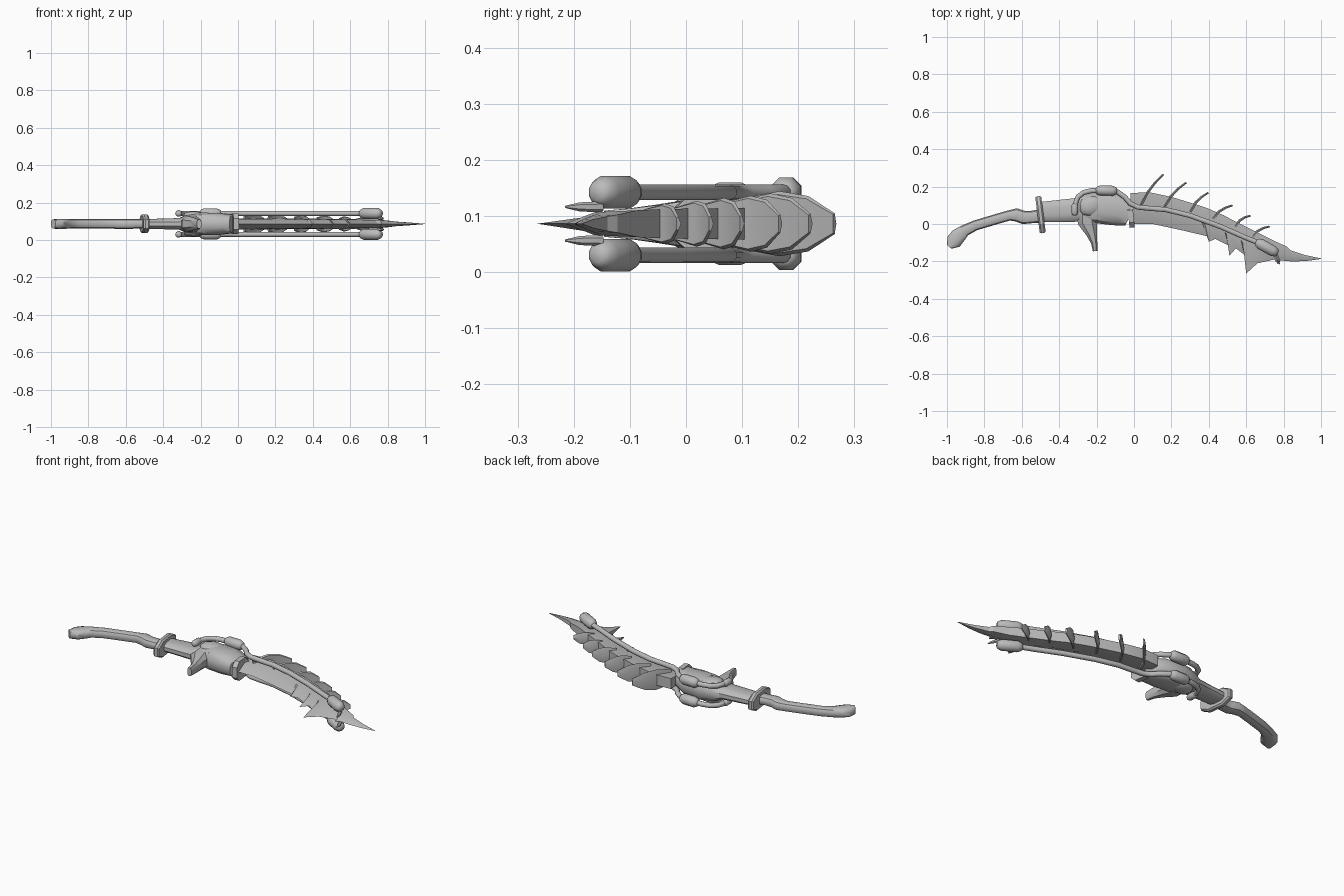
import bpy, bmesh, math
from mathutils import Vector

MID = 0.086  # height of the mirror plane

grey = bpy.data.materials.new("plain grey")
grey.diffuse_color = (0.5, 0.5, 0.5, 1)


def make(name, verts, faces, angle=35):
    me = bpy.data.meshes.new(name)
    me.from_pydata(verts, [], faces)
    bm = bmesh.new()
    bm.from_mesh(me)
    bmesh.ops.recalc_face_normals(bm, faces=bm.faces)
    bm.to_mesh(me)
    bm.free()
    me.materials.append(grey)
    ob = bpy.data.objects.new(name, me)
    bpy.context.collection.objects.link(ob)
    bpy.ops.object.select_all(action='DESELECT')
    ob.select_set(True)
    bpy.context.view_layer.objects.active = ob
    bpy.ops.object.shade_smooth_by_angle(angle=math.radians(angle))
    return ob


def skin(name, rings, angle=35):
    """Join equal rings of points into a closed tube."""
    n = len(rings[0])
    verts = [p for r in rings for p in r]
    faces = [(i * n + j, i * n + (j + 1) % n, (i + 1) * n + (j + 1) % n, (i + 1) * n + j)
             for i in range(len(rings) - 1) for j in range(n)]
    faces += [tuple(range(n)), tuple(range(len(verts) - n, len(verts)))]
    return make(name, verts, faces, angle)


def loft(name, path, n=12, z=0.0, power=1.0, angle=35):
    """Path of (x, y, half width, half height); power < 1 squares the section."""
    rings = []
    for i, (x, y, w, h) in enumerate(path):
        a, b = path[max(i - 1, 0)], path[min(i + 1, len(path) - 1)]
        t = Vector((b[0] - a[0], b[1] - a[1])).normalized()
        ring = []
        for k in range(n):
            q = 2 * math.pi * (k + 0.5) / n
            c, s = math.cos(q), math.sin(q)
            c = math.copysign(abs(c) ** power, c) * w
            s = math.copysign(abs(s) ** power, s) * h
            ring.append((x - t.y * c, y + t.x * c, MID + z + s))
        rings.append(ring)
    return skin(name, rings, angle)


def capsule(name, a, b, r, z, n=12):
    prof = [(0, .45), (.06, .75), (.2, 1), (.8, 1), (.94, .75), (1, .45)]
    loft(name, [(a[0] + (b[0] - a[0]) * t, a[1] + (b[1] - a[1]) * t, r * k, r * k)
                for t, k in prof], n, z, 1, 50)


# Grip with hooked pommel
loft("grip", [(-.988, -.122, .016, .024), (-.965, -.095, .043, .027), (-.94, -.064, .043, .027),
              (-.905, -.035, .032, .026), (-.85, -.008, .028, .026), (-.75, .022, .028, .026),
              (-.67, .045, .028, .026), (-.63, .049, .036, .028), (-.59, .035, .037, .028),
              (-.55, .037, .034, .026), (-.49, .045, .038, .026)], 12, 0, .75)
bpy.data.objects["grip"].data.vertices[0].co.x = -1.0

# Guard plate
loft("guard", [(-.516, .048, .100, .045), (-.508, .049, .106, .053),
               (-.492, .051, .106, .053), (-.484, .052, .100, .045)], 8, 0, .8, 20)

# Shaft swelling into the hub
loft("hub", [(-.49, .065, .055, .027), (-.4, .07, .06, .029), (-.31, .075, .065, .032),
             (-.27, .085, .074, .052), (-.2, .088, .086, .062), (-.1, .078, .088, .06),
             (-.05, .06, .075, .053), (-.02, .045, .06, .05)], 12, 0, .75)

# Spike below the hub
loft("hub_spike", [(-.25, .06, .055, .05), (-.25, .01, .055, .046), (-.227, -.05, .032, .036),
                   (-.213, -.1, .018, .029), (-.208, -.145, .013, .025)], 8, 0, .8)

# Collar at the blade root
loft("collar", [(-.03, .04, .064, .058), (-.002, .043, .064, .058)], 8, 0, .7, 20)

# Blade stations: spine x, y, edge x, y, half thickness
stations = [
    (-.02, .165, -.02, 0, .03), (.08, .17, .1, 0, .03), (.2, .145, .24, -.03, .029),
    (.33, .105, .39, -.065, .028), (.36, .095, .40, -.095, .028), (.39, .085, .435, -.08, .028),
    (.46, .055, .505, -.115, .027), (.48, .047, .51, -.17, .027), (.51, .03, .545, -.13, .027),
    (.55, .01, .59, -.165, .027), (.57, 0, .60, -.265, .027), (.62, -.025, .66, -.21, .026),
    (.7, -.065, .75, -.19, .025), (.74, -.085, .77, -.215, .024), (.76, -.095, .785, -.195, .022),
    (.82, -.122, .84, -.2, .016), (.835, -.14, .86, -.2, .013), (.91, -.165, .92, -.198, .008),
    (1.0, -.184, 1.0, -.187, .001)]
rings = []
for sx, sy, ex, ey, h in stations:
    s, e = Vector((sx, sy)), Vector((ex, ey))
    m = s + (e - s) * min(.6, .1 / (e - s).length)
    rings.append([(s.x, s.y, MID + h), (m.x, m.y, MID + h * .85), (e.x, e.y, MID),
                  (m.x, m.y, MID - h * .85), (s.x, s.y, MID - h)])
skin("blade", rings, 25)

# Scale-like fins leaning out of the spine: root x, y, tip x, y, half width
fins = [(.03, .09, .157, .265, .058), (.16, .09, .28, .222, .054), (.30, .067, .398, .168, .05),
        (.42, .03, .527, .10, .046), (.54, -.013, .623, .045, .041), (.63, -.07, .725, -.013, .036)]
profile = [(0, .75), (.4, 1), (.7, .85), (1, .32)]
for i, (rx, ry, tx, ty, w) in enumerate(fins):
    d = Vector((tx - rx, ty - ry))
    nrm = Vector((-d.y, d.x)).normalized()
    rings = []
    for t, k in profile:
        c = Vector((rx, ry)) + d * t + nrm * .012 * math.sin(math.pi * t)
        th = nrm * (.009 - .004 * t)
        # ridged section: thick along the middle, thin at both sides
        rings.append([(c.x + th.x, c.y + th.y, MID), (c.x, c.y, MID + w * k),
                      (c.x - th.x, c.y - th.y, MID + w * k * .9), (c.x - th.x, c.y - th.y, MID),
                      (c.x - th.x, c.y - th.y, MID - w * k * .9), (c.x, c.y, MID - w * k)])
    skin(f"fin_{i + 1}", rings, 25)

# Pipes and canisters, mirrored on both flat sides
pipe = [(-.315, .06), (-.313, .11), (-.30, .145), (-.27, .168), (-.23, .178), (-.15, .18),
        (-.09, .173), (-.05, .145), (-.02, .11), (.02, .09), (.08, .084), (.17, .077),
        (.3, .045), (.46, -.013), (.59, -.07), (.7, -.115)]
for side, label in ((1, "upper"), (-1, "lower")):
    loft(label + "_pipe", [(x, y, .014, .014) for x, y in pipe], 10, side * .056, 1, 60)
    capsule(label + "_pipe_end", (-.317, .045), (-.317, .112), .018, side * .056)
    capsule(label + "_canister", (-.205, .18), (-.09, .177), .029, side * .056, 8)
    capsule(label + "_blade_canister", (.652, -.094), (.768, -.158), .03, side * .056)
    loft(label + "_nozzle", [(.755, -.15, .01, .01), (.772, -.19, .008, .008),
                             (.778, -.215, .002, .002)], 6, side * .03)
    # raised oval boss on the hub
    loft(label + "_hub_boss", [(-.29, .09, .02, .012), (-.275, .09, .042, .022),
                               (-.24, .095, .055, .026), (-.2, .1, .05, .022),
                               (-.17, .1, .02, .01)], 12, side * .042, 1, 60)
